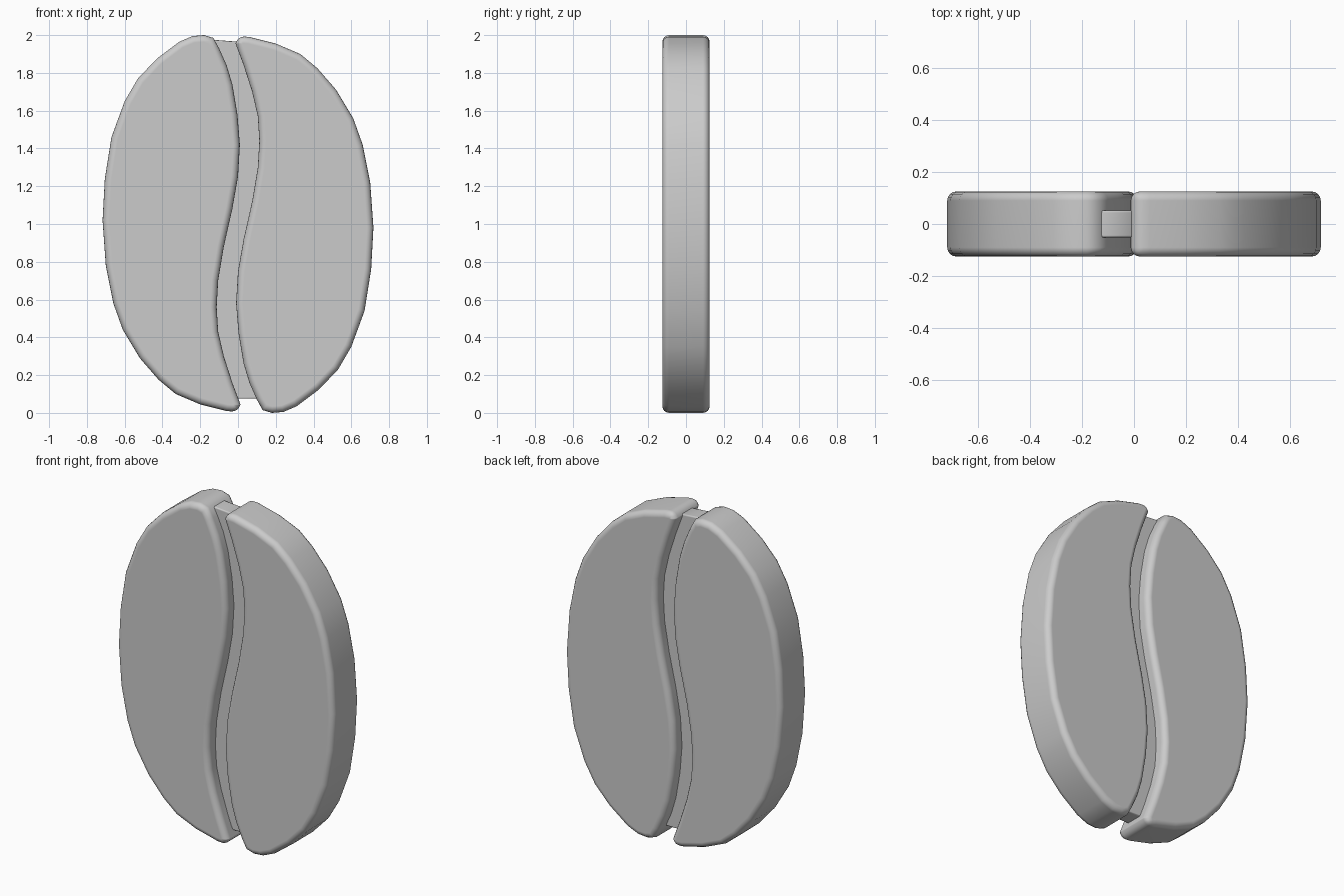
import bpy, bmesh

cube = bpy.data.objects.get("Cube")
if cube:
    bpy.data.objects.remove(cube, do_unlink=True)

grey = bpy.data.materials.new("plain grey")
grey.use_nodes = True
COLOUR = (0.6, 0.6, 0.6, 1.0)
grey.diffuse_color = COLOUR
grey.node_tree.nodes["Principled BSDF"].inputs["Base Color"].default_value = COLOUR


def slab(name, outline, half_depth, bevel_width, segments):
    """Extrude an x/z outline along y and round its rims."""
    bm = bmesh.new()
    face = bm.faces.new([bm.verts.new((x, -half_depth, z)) for x, z in outline])
    extruded = bmesh.ops.extrude_face_region(bm, geom=[face])
    verts = [v for v in extruded["geom"] if isinstance(v, bmesh.types.BMVert)]
    bmesh.ops.translate(bm, verts=verts, vec=(0, 2 * half_depth, 0))
    bmesh.ops.recalc_face_normals(bm, faces=bm.faces)
    for f in bm.faces:
        f.smooth = True
    mesh = bpy.data.meshes.new(name)
    bm.to_mesh(mesh)
    bm.free()
    mesh.materials.append(grey)
    obj = bpy.data.objects.new(name, mesh)
    bpy.context.collection.objects.link(obj)
    bevel = obj.modifiers.new("rounded rim", "BEVEL")
    bevel.width = bevel_width
    bevel.segments = segments
    bevel.limit_method = "ANGLE"
    bevel.angle_limit = 1.2
    normals = obj.modifiers.new("flat caps", "WEIGHTED_NORMAL")
    normals.keep_sharp = True
    return obj


def half_turn(points):
    """Turn x/z points half way round the middle of the bean."""
    return [(-x, 2 - z) for x, z in points]


# Wavy inner edge, from the top down
inner = [(-0.10, 1.93), (-0.06, 1.84), (-0.03, 1.74), (-0.003, 1.58),
         (0.01, 1.42), (0.0, 1.25), (-0.03, 1.08), (-0.075, 0.88),
         (-0.105, 0.7), (-0.113, 0.56), (-0.105, 0.43), (-0.075, 0.3),
         (-0.03, 0.16)]

# Rounded outer edge, from the bottom tip up to the top
outer = [(0.013, 0.045), (0.0, 0.005), (-0.06, 0.01), (-0.2, 0.045),
         (-0.33, 0.1), (-0.42, 0.175), (-0.52, 0.29), (-0.61, 0.44),
         (-0.66, 0.58), (-0.7, 0.78), (-0.717, 1.02), (-0.705, 1.24),
         (-0.67, 1.46), (-0.6, 1.65), (-0.53, 1.77), (-0.43, 1.875),
         (-0.31, 1.965), (-0.24, 1.995), (-0.18, 2.0), (-0.13, 1.985)]

# The two halves are the same shape, turned about the middle
half = inner + outer
slab("right_bean_half", half, 0.125, 0.035, 4)
slab("left_bean_half", half_turn(half), 0.125, 0.035, 4)

# Recessed strip joining the halves along the crease
edge = [(x - 0.03, z) for x, z in inner]
strip = ([(-0.13, 1.975)] + edge + [(0.0, 0.075), (0.1, 0.075)]
         + half_turn(edge)[1:] + [(0.0, 1.965)])
slab("crease_strip", strip, 0.052, 0.008, 2)
